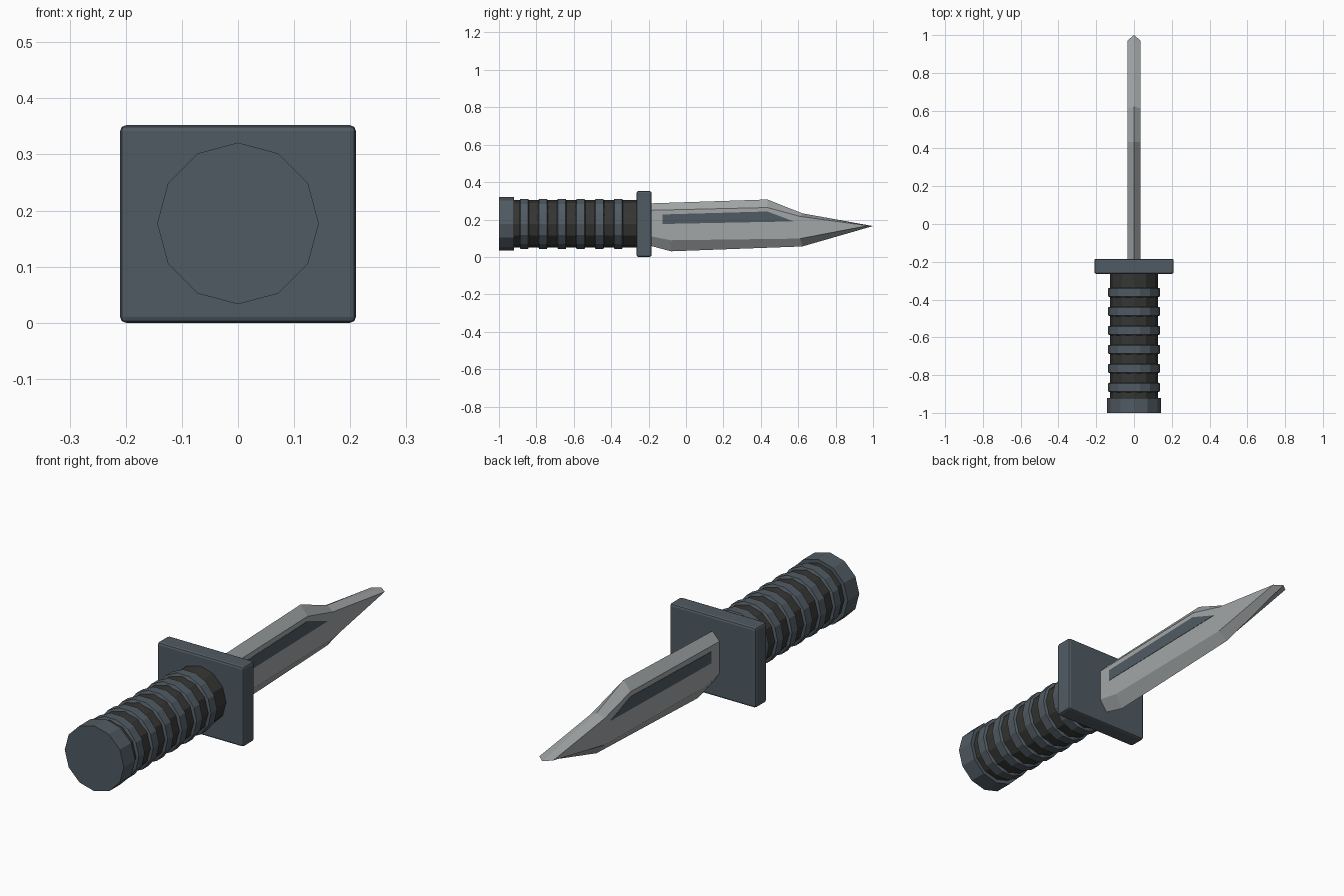
import bpy, bmesh, math

if "Cube" in bpy.data.objects:
    bpy.data.objects.remove(bpy.data.objects["Cube"])

CZ = 0.177  # height of the handle axis


def material(name, color):
    m = bpy.data.materials.new(name)
    m.diffuse_color = (*color, 1)
    m.use_nodes = True
    m.node_tree.nodes["Principled BSDF"].inputs["Base Color"].default_value = m.diffuse_color
    return m


slate = material("slate", (0.082, 0.105, 0.125))
black = material("black grip", (0.036, 0.036, 0.034))
steel = material("steel", (0.36, 0.38, 0.385))


def make(name, bm, mat):
    bmesh.ops.recalc_face_normals(bm, faces=bm.faces[:])
    me = bpy.data.meshes.new(name)
    bm.to_mesh(me)
    bm.free()
    me.materials.append(mat)
    ob = bpy.data.objects.new(name, me)
    bpy.context.collection.objects.link(ob)
    return ob


def bridge(bm, a, b):
    n = len(a)
    for i in range(n):
        j = (i + 1) % n
        bm.faces.new((a[i], a[j], b[j], b[i]))


def lathe(name, profile, sides, mat):
    """Spin (y, radius) points around the handle axis and cap the ends."""
    bm = bmesh.new()
    rings = []
    for y, r in profile:
        rings.append([bm.verts.new((r * math.cos(2 * math.pi * i / sides), y,
                                    CZ + r * math.sin(2 * math.pi * i / sides)))
                      for i in range(sides)])
    for a, b in zip(rings, rings[1:]):
        bridge(bm, a, b)
    bm.faces.new(rings[0])
    bm.faces.new(rings[-1])
    return make(name, bm, mat)


# Handle: pommel, dark grip and six raised rings
lathe("pommel", [(-1.0, 0.144), (-0.92, 0.144)], 12, slate)
lathe("grip", [(-0.93, 0.127), (-0.25, 0.127)], 12, black)
for k in range(6):
    y = -0.865 + 0.1005 * k
    lathe(f"grip_ring_{k + 1}", [(y - 0.029, 0.118), (y - 0.021, 0.137),
                                 (y + 0.021, 0.137), (y + 0.029, 0.118)], 14, slate)

# Guard: rectangular block with softened edges
bm = bmesh.new()
bmesh.ops.create_cube(bm, size=1)
for v in bm.verts:
    v.co = (v.co.x * 0.42, -0.224 + v.co.y * 0.08, 0.176 + v.co.z * 0.352)
guard = make("guard", bm, slate)
bev = guard.modifiers.new("soft edges", "BEVEL")
bev.width = 0.01
bev.segments = 2

# Blade: sharp outline on the centre plane, flat sides inset from it
T = 0.034
outline = [(-0.2, 0.286), (0.435, 0.307), (0.622, 0.233), (1.0, 0.165),
           (0.622, 0.056), (-0.08, 0.03), (-0.2, 0.062)]
inset = [(-0.2, 0.249), (0.435, 0.264), (0.612, 0.216), (0.972, 0.167),
         (0.61, 0.098), (-0.08, 0.089), (-0.2, 0.112)]
bm = bmesh.new()
edge = [bm.verts.new((0, y, z)) for y, z in outline]
for s in (-T, T):
    side = [bm.verts.new((s, y, z)) for y, z in inset]
    bridge(bm, edge, side)
    bm.faces.new(side)
make("blade", bm, steel)

# Fuller: thin slate panel on both flats
panel = [(-0.125, 0.227), (0.435, 0.243), (0.575, 0.19), (-0.125, 0.176)]
for label, s in (("left", -1), ("right", 1)):
    bm = bmesh.new()
    a = [bm.verts.new((s * (T - 0.004), y, z)) for y, z in panel]
    b = [bm.verts.new((s * (T + 0.0015), y, z)) for y, z in panel]
    bridge(bm, a, b)
    bm.faces.new(a)
    bm.faces.new(b)
    make(f"fuller_{label}", bm, slate)
